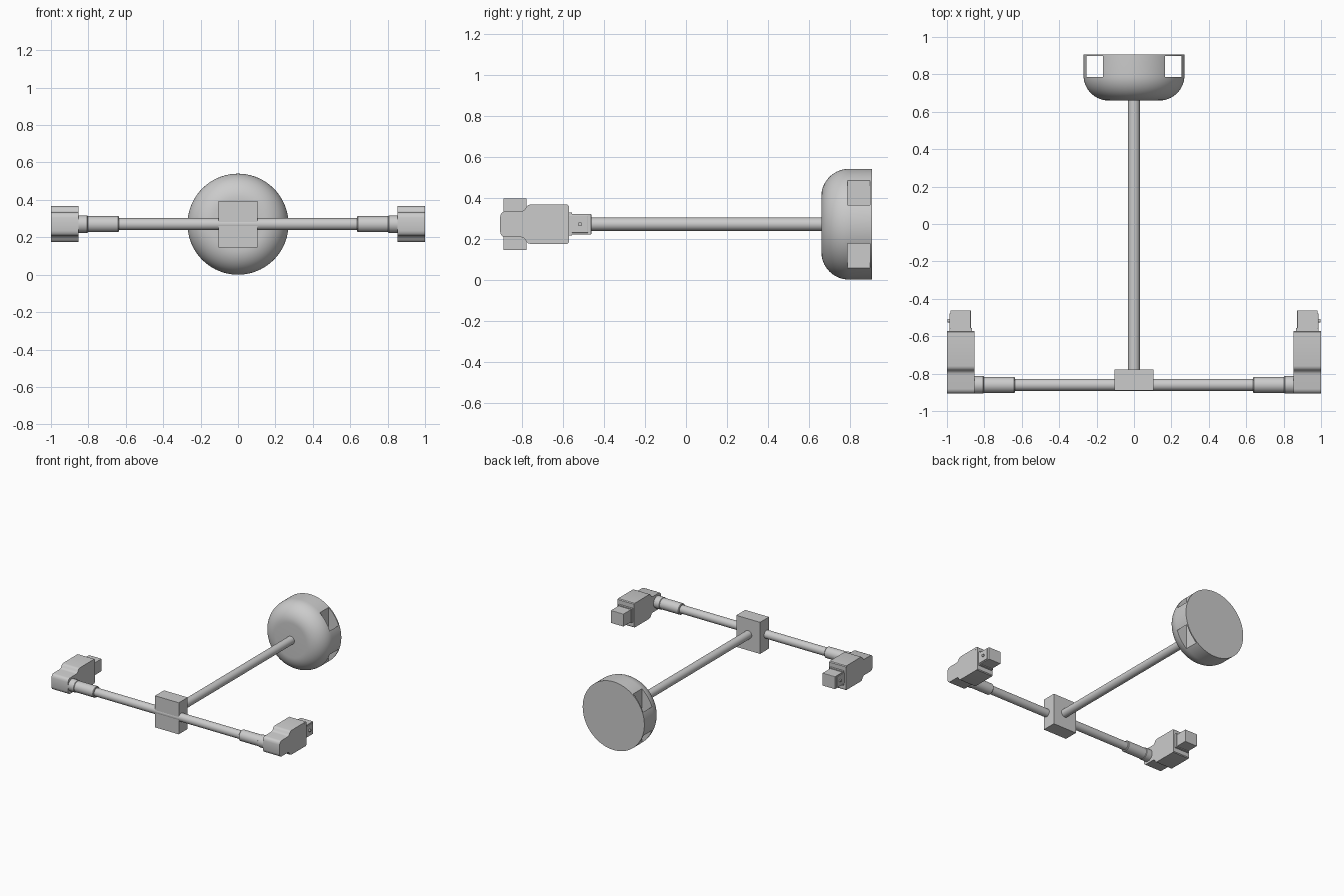
import bpy, bmesh, math
from mathutils import Matrix, Vector

if "Cube" in bpy.data.objects:
    bpy.data.objects.remove(bpy.data.objects["Cube"])

ZC = 0.27      # height of the common centre line
BAR_Y = -0.86  # depth of the cross bar


def finish(name, bm, smooth=True, bevel=0.0, mirror=False):
    bmesh.ops.recalc_face_normals(bm, faces=bm.faces)
    me = bpy.data.meshes.new(name)
    bm.to_mesh(me)
    bm.free()
    ob = bpy.data.objects.new(name, me)
    bpy.context.collection.objects.link(ob)
    if smooth:
        shade(ob)
    if bevel:
        m = ob.modifiers.new("Bevel", 'BEVEL')
        m.width, m.segments = bevel, 2
    if mirror:
        ob.modifiers.new("Mirror", 'MIRROR')
    return ob


def activate(ob):
    bpy.ops.object.select_all(action='DESELECT')
    ob.select_set(True)
    bpy.context.view_layer.objects.active = ob


def shade(ob):
    activate(ob)
    bpy.ops.object.shade_smooth_by_angle(angle=math.radians(35))


def box(name, lo, hi, **kw):
    lo, hi = Vector(lo), Vector(hi)
    bm = bmesh.new()
    bmesh.ops.create_cube(bm, size=1, matrix=Matrix.Translation((lo + hi) / 2)
                          @ Matrix.Diagonal((*(hi - lo), 1)))
    return finish(name, bm, smooth=False, **kw)


def lathe(name, profile, axis, origin, steps=48, **kw):
    """Revolve (radius, distance) points around the x or y axis."""
    along = Vector((1, 0, 0)) if axis == 'X' else Vector((0, 1, 0))
    out = Vector((0, 0, 1))
    bm = bmesh.new()
    vs = [bm.verts.new(Vector(origin) + along * d + out * r) for r, d in profile]
    es = [bm.edges.new(p) for p in zip(vs, vs[1:])]
    bmesh.ops.spin(bm, geom=vs + es, cent=origin, axis=along,
                   angle=2 * math.pi, steps=steps)
    bmesh.ops.remove_doubles(bm, verts=bm.verts, dist=1e-5)
    return finish(name, bm, **kw)


def prism(name, outline, x0, x1, **kw):
    """Extrude a (y, z offset) outline along x."""
    bm = bmesh.new()
    face = bm.faces.new([bm.verts.new((x0, y, ZC + z)) for y, z in outline])
    ext = bmesh.ops.extrude_face_region(bm, geom=[face])
    bmesh.ops.translate(bm, vec=(x1 - x0, 0, 0),
                        verts=[v for v in ext["geom"] if isinstance(v, bmesh.types.BMVert)])
    return finish(name, bm, **kw)


# Round base with a filleted front edge
R, F, Y0, Y1 = 0.27, 0.135, 0.66, 0.907
fillet = [(R - F + F * math.sin(a), Y0 + F - F * math.cos(a))
          for a in (math.pi / 2 * i / 14 for i in range(15))]
base = lathe("round_base", [(0, Y0)] + fillet + [(R, Y1), (0, Y1)], 'Y',
             (0, 0, ZC), steps=96, smooth=False)

# Grip slots cut vertically through both sides of the base
slot = box("slot_cutter", (0.165, 0.787, -0.2), (0.253, 0.898, 0.8), mirror=True)
slot.hide_render = True
slot.hide_viewport = True
cut = base.modifiers.new("Slots", 'BOOLEAN')
cut.operation, cut.solver, cut.object = 'DIFFERENCE', 'EXACT', slot
activate(base)
bpy.ops.object.modifier_apply(modifier=cut.name)
shade(base)

# Post, centre block and cross bar
lathe("post", [(0, -0.80), (0.032, -0.80), (0.032, 0.68), (0, 0.68)], 'Y', (0, 0, ZC))
box("centre_block", (-0.104, -0.89, ZC - 0.125), (0.104, -0.778, ZC + 0.125))
lathe("cross_bar", [(0, -0.86), (0.032, -0.86), (0.032, 0.86), (0, 0.86)], 'X',
      (0, BAR_Y, ZC))

# Sleeve and flared neck at each bar end
lathe("bar_sleeve", [(0, 0.637), (0.040, 0.637), (0.043, 0.641), (0.043, 0.803),
                     (0.047, 0.806), (0.047, 0.87), (0, 0.87)], 'X',
      (0, BAR_Y, ZC), mirror=True)

# Stepped end housing: narrow rounded nose, wider body
half = [(-0.907, 0.035), (-0.903, 0.050), (-0.895, 0.059), (-0.882, 0.063),
        (-0.805, 0.063), (-0.793, 0.066), (-0.785, 0.074), (-0.779, 0.085),
        (-0.771, 0.093), (-0.759, 0.096), (-0.578, 0.096), (-0.572, 0.090)]
prism("end_housing", half + [(y, -z) for y, z in reversed(half)], 0.854, 0.9995,
      mirror=True)

# Tip block with side bracket and pivot pin
box("tip_block", (0.872, -0.58, ZC - 0.050), (0.982, -0.462, ZC + 0.050),
    bevel=0.003, mirror=True)
box("tip_collar", (0.866, -0.58, ZC - 0.056), (0.986, -0.556, ZC + 0.056), mirror=True)
box("tip_bracket", (0.98, -0.58, ZC - 0.042), (0.987, -0.478, ZC + 0.042),
    bevel=0.002, mirror=True)
lathe("pivot_pin", [(0, 0.97), (0.010, 0.97), (0.010, 0.998), (0, 0.998)], 'X',
      (0, -0.517, ZC), steps=20, mirror=True)

# Small housing screws on the outer side
for i, s in enumerate((-1, 1)):
    lathe(f"housing_screw_{i + 1}", [(0, 0.99), (0.006, 0.99), (0.006, 1.0), (0, 1.0)],
          'X', (0, -0.587, ZC + s * 0.082), steps=16, mirror=True)
